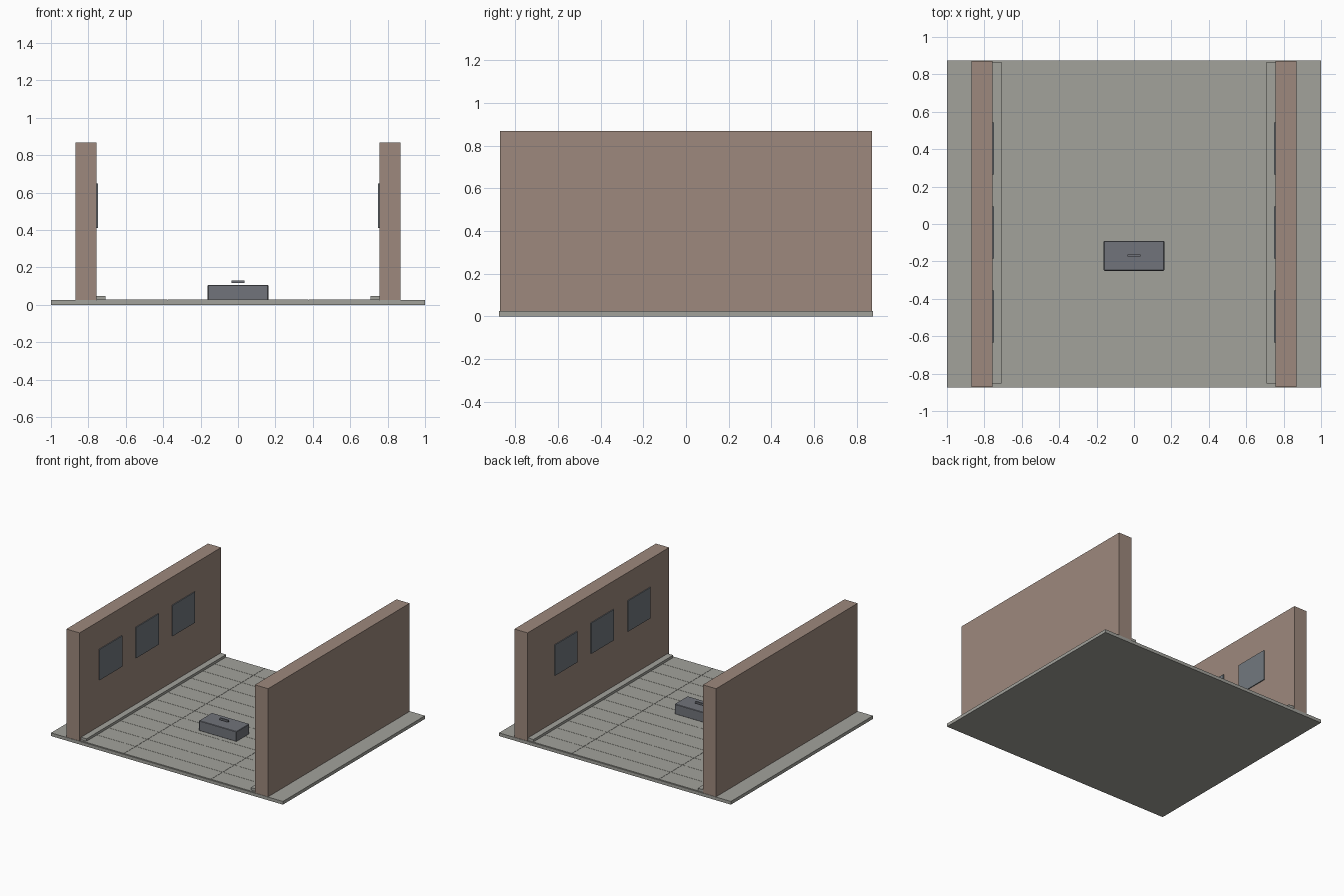
import bpy, bmesh
from mathutils import Vector, Matrix

if "Cube" in bpy.data.objects:
    bpy.data.objects.remove(bpy.data.objects["Cube"])


def material(name, rgb):
    m = bpy.data.materials.new(name)
    m.diffuse_color = (*rgb, 1)
    m.use_nodes = True
    m.node_tree.nodes["Principled BSDF"].inputs["Base Color"].default_value = m.diffuse_color
    return m


STONE = material("grey stone", (0.36, 0.36, 0.33))
WALL = material("brown plaster", (0.34, 0.25, 0.205))
GLASS = material("window slate", (0.168, 0.19, 0.21))
CHEST = material("dark slate", (0.165, 0.174, 0.197))


def boxes(name, spans, mat):
    """One object made of boxes given as (x0, x1, y0, y1, z0, z1)."""
    bm = bmesh.new()
    for x0, x1, y0, y1, z0, z1 in spans:
        centre = Vector((x0 + x1, y0 + y1, z0 + z1)) / 2
        size = Matrix.Diagonal((abs(x1 - x0), y1 - y0, z1 - z0, 1))
        bmesh.ops.create_cube(bm, size=1, matrix=Matrix.Translation(centre) @ size)
    mesh = bpy.data.meshes.new(name)
    bm.to_mesh(mesh)
    bm.free()
    mesh.materials.append(mat)
    ob = bpy.data.objects.new(name, mesh)
    bpy.context.collection.objects.link(ob)
    return ob


# Ground slab
boxes("floor_slab", [(-1, 1, -0.875, 0.875, 0, 0.025)], STONE)

# Thin paving planks with hairline seams
columns = [(-0.755, -0.375), (-0.375, 0.375), (0.375, 0.755)]
rows, gap = 12, 0.001
depth = 1.74 / rows
planks = [(x0 + gap, x1 - gap, -0.87 + r * depth + gap, -0.87 + (r + 1) * depth - gap,
           0.025, 0.029) for x0, x1 in columns for r in range(rows)]
boxes("floor_planks", planks, STONE)

# Both sides: wall, low kerb and three windows on the inner face
for side, s in (("left", -1), ("right", 1)):
    boxes(side + "_wall", [(s * 0.756, s * 0.87, -0.872, 0.872, 0.025, 0.868)], WALL)
    boxes(side + "_kerb", [(s * 0.709, s * 0.756, -0.854, 0.867, 0.025, 0.048)], STONE)
    boxes(side + "_windows", [(s * 0.749, s * 0.757, y - 0.139, y + 0.139, 0.41, 0.65)
                              for y in (-0.495, -0.045, 0.404)], GLASS)

# Low chest with a small handle bar hovering above it
chest = boxes("chest", [(-0.162, 0.162, -0.25, -0.09, 0.027, 0.106)], CHEST)
bevel = chest.modifiers.new("edge", 'BEVEL')
bevel.width = 0.003
bevel.segments = 1
boxes("chest_handle", [(-0.036, 0.036, -0.175, -0.163, 0.117, 0.131)], CHEST)
